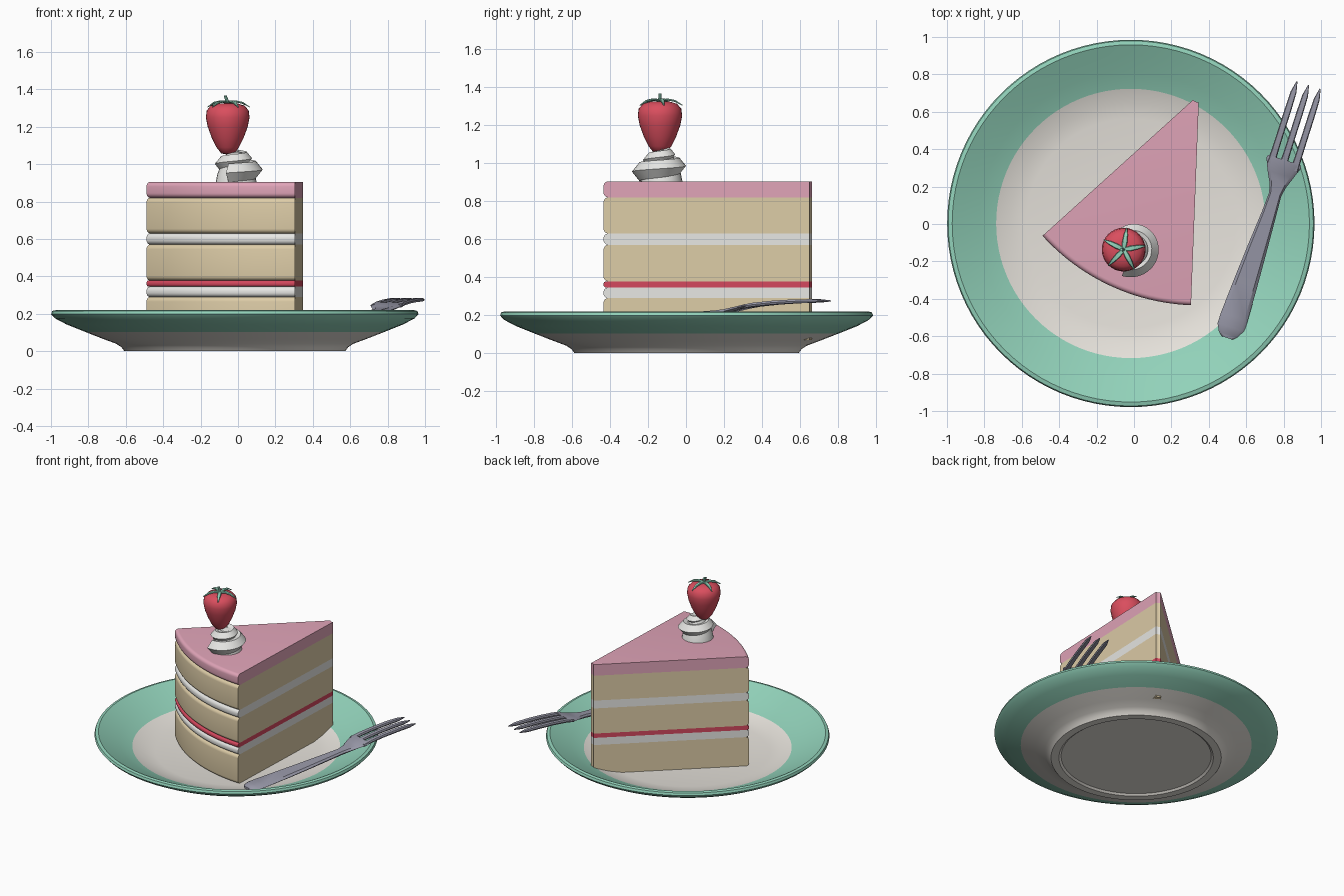
import bpy, bmesh, math
from math import sin, cos, pi, radians

if "Cube" in bpy.data.objects:
    bpy.data.objects.remove(bpy.data.objects["Cube"])


def material(name, r, g, b):
    lin = [((c / 255 + 0.055) / 1.055) ** 2.4 for c in (r, g, b)]
    m = bpy.data.materials.new(name)
    m.diffuse_color = (*lin, 1)
    m.use_nodes = True
    m.node_tree.nodes["Principled BSDF"].inputs["Base Color"].default_value = m.diffuse_color
    return m


MINT = material("mint green", 146, 210, 186)
CHINA = material("warm white china", 232, 228, 221)
ICING = material("pink icing", 224, 164, 184)
SPONGE = material("vanilla sponge", 221, 204, 167)
CREAM = material("whipped cream", 232, 232, 229)
JAM = material("red jam", 212, 72, 94)
BERRY = material("strawberry red", 218, 78, 94)
STEEL = material("fork steel", 152, 152, 168)


def loft(name, rings, mats, closed=False, rule=None, angle=35):
    """Skin closed rings of points; either cap the ends or join last to first."""
    bm = bmesh.new()
    vs = [[bm.verts.new(p) for p in ring] for ring in rings]
    n, m = len(rings), len(rings[0])
    for i in range(n if closed else n - 1):
        a, b = vs[i], vs[(i + 1) % n]
        for j in range(m):
            k = (j + 1) % m
            f = bm.faces.new((a[j], a[k], b[k], b[j]))
            if rule:
                f.material_index = rule(j)
    if not closed:
        bm.faces.new(vs[0])
        bm.faces.new(vs[-1])
    bmesh.ops.remove_doubles(bm, verts=bm.verts, dist=1e-5)
    bmesh.ops.recalc_face_normals(bm, faces=bm.faces)
    me = bpy.data.meshes.new(name)
    bm.to_mesh(me)
    bm.free()
    ob = bpy.data.objects.new(name, me)
    for mt in mats:
        me.materials.append(mt)
    bpy.context.collection.objects.link(ob)
    bpy.ops.object.select_all(action='DESELECT')
    ob.select_set(True)
    bpy.context.view_layer.objects.active = ob
    bpy.ops.object.shade_smooth_by_angle(angle=radians(angle))
    return ob


def swept(profile, cx, cy, angles):
    return [[(cx + r * cos(a), cy + r * sin(a), z) for r, z in profile] for a in angles]


def full(n):
    return [2 * pi * i / n for i in range(n)]


def ribbon(name, origin, direction, sections, mat):
    """Thin flattened bar; sections are (along, sideways, half width, z, thickness)."""
    dx, dy = direction
    rings = []
    for u, v, w, z, t in sections:
        ring = []
        for s, h in ((-1, 0), (-.75, -.5), (.75, -.5), (1, 0), (.75, .5), (-.75, .5)):
            q = v + s * w
            ring.append((origin[0] + u * dx + q * dy, origin[1] + u * dy - q * dx, z + h * t))
        rings.append(ring)
    return loft(name, rings, [mat])


# plate: lathed dish with a green rim band
plate = [(0, .012), (.52, .012), (.535, 0), (.59, 0), (.607, .022), (.635, .04), (.7, .064),
         (.8, .103), (.9, .143), (.962, .176), (.982, .198), (.976, .215), (.955, .22),
         (.9, .193), (.81, .15), (.72, .11), (.64, .085), (.56, .07), (0, .07)]
loft("plate", swept(plate, -.017, .003, full(96)), [CHINA, MINT], True,
     lambda j: 1 if 7 <= j < 15 else 0)

# cake slice: stacked wedge layers with rounded outer edges
arc = [radians(222.1 + (267.8 - 222.1) * i / 24) for i in range(25)]
layers = [("bottom_sponge", .068, .29, SPONGE), ("lower_cream", .29, .345, CREAM),
          ("jam_layer", .345, .378, JAM), ("middle_sponge", .378, .57, SPONGE),
          ("upper_cream", .57, .63, CREAM), ("top_sponge", .63, .82, SPONGE),
          ("pink_icing", .82, .905, ICING)]
for name, z0, z1, mat in layers:
    R, b = 1.128, min(.025, (z1 - z0) * .42)
    steps = [i * pi / 10 for i in range(6)]
    prof = [(.043, z0)]
    prof += [(R - b + b * sin(a), z0 + b - b * cos(a)) for a in steps]
    prof += [(R - b + b * cos(a), z1 - b + b * sin(a)) for a in steps]
    prof += [(.043, z1)]
    loft(name, swept(prof, .348, .693, arc), [mat])

# whipped cream: tapering spiral with a ridged section around a core
CX, CY = -.01, -.128
swirl = []
N = 60
for i in range(N + 1):
    f = i / N
    a = radians(-110 + 660 * f)
    pr, tr, z = .098 - .078 * f, .062 - .028 * f, .953 + .112 * f
    ring = []
    for u, h in ((1, 0), (.35, .8), (-.6, .6), (-1, 0), (-.6, -.6), (.35, -.8)):
        r = pr + u * tr
        ring.append((CX + r * cos(a), CY + r * sin(a), z + h * tr))
    swirl.append(ring)
loft("cream_swirl", swirl, [CREAM])
loft("cream_core", swept([(0, .9), (.11, .9), (.1, .95), (.05, 1.06), (0, 1.07)],
                         CX, CY, full(24)), [CREAM], True)

# strawberry
BX, BY = -.055, -.137
berry = [(0, 1.05), (.035, 1.058), (.06, 1.09), (.085, 1.14), (.107, 1.2), (.117, 1.25),
         (.112, 1.287), (.09, 1.313), (.05, 1.325), (0, 1.326)]
loft("strawberry", swept(berry, BX, BY, full(32)), [BERRY], True, angle=60)

# strawberry leaves and stem
for i in range(5):
    a = radians(82 + 72 * i)
    ribbon("leaf_%d" % (i + 1), (BX, BY), (cos(a), sin(a)),
           [(0, 0, .009, 1.328, .01), (.04, 0, .014, 1.336, .01),
            (.08, 0, .011, 1.328, .01), (.12, 0, .002, 1.305, .004)], MINT)
loft("stem", [[(BX + dx + r * cos(a), BY + r * sin(a), z) for a in full(8)]
              for dx, r, z in ((0, .011, 1.32), (-.006, .009, 1.345), (-.013, .008, 1.366))], [MINT])

# fork: handle and head in one bar, then three tines
START, DIR = (.5, -.61), (.303, .953)
ribbon("fork_handle", START, DIR,
       [(0, 0, .03, .157, .016), (.02, 0, .055, .158, .02), (.06, 0, .075, .16, .022),
        (.12, 0, .075, .163, .024), (.3, .003, .066, .174, .026), (.5, .006, .054, .188, .026),
        (.7, .01, .04, .204, .026), (.81, .01, .034, .212, .026), (.86, .008, .046, .219, .024),
        (.92, .004, .072, .232, .022), (.985, .002, .097, .247, .02),
        (1.0, .002, .09, .25, .018)], STEEL)
for i, v in enumerate((-.062, .003, .068)):
    ribbon("fork_tine_%d" % (i + 1), START, DIR,
           [(.96, v, .022, .242, .018), (1.03, v, .019, .255, .02), (1.14, v, .018, .266, .02),
            (1.26, v, .018, .273, .02), (1.36, v, .016, .275, .018),
            (1.42, v, .003, .275, .006)], STEEL)
